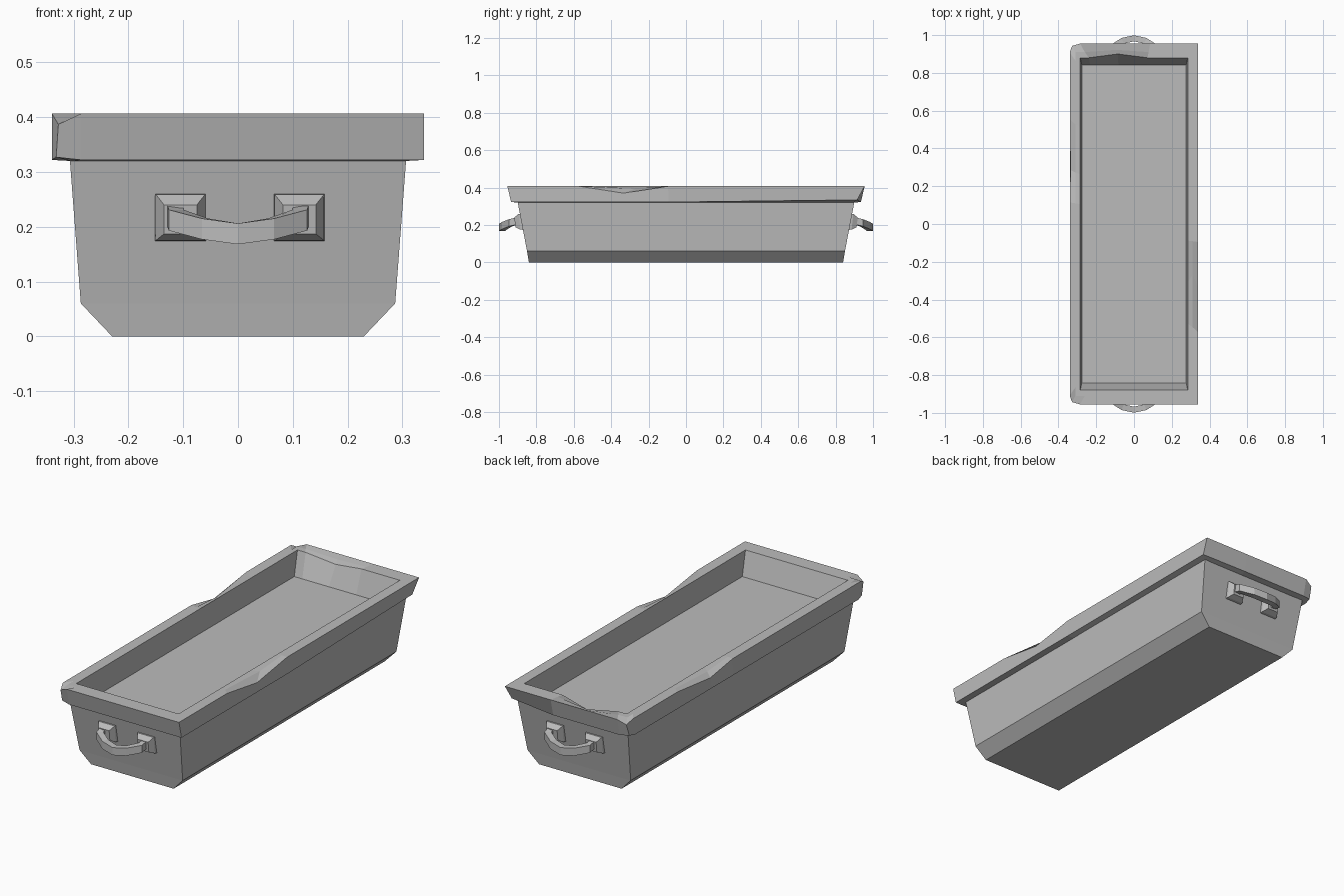
import bpy, bmesh, math
from mathutils import Vector, Matrix

cube = bpy.data.objects.get("Cube")
if cube:
    bpy.data.objects.remove(cube, do_unlink=True)

stone = bpy.data.materials.new("grey_stone")
stone.use_nodes = True
GREY = (0.5, 0.5, 0.5, 1)
stone.diffuse_color = GREY
stone.node_tree.nodes["Principled BSDF"].inputs["Base Color"].default_value = GREY


def loft(name, rings, cap_start=False, cap_end=False, turn=0):
    """Skin a list of closed rings, each a list of points."""
    bm = bmesh.new()
    rows = [[bm.verts.new(p) for p in ring] for ring in rings]
    n = len(rows[0])
    for a, b in zip(rows, rows[1:]):
        for i in range(n):
            j = (i + 1) % n
            bm.faces.new((a[i], a[j], b[j], b[i]))
    if cap_start:
        bm.faces.new(rows[0][::-1])
    if cap_end:
        bm.faces.new(rows[-1])
    if cap_start and cap_end:
        bmesh.ops.recalc_face_normals(bm, faces=bm.faces)
    bm.transform(Matrix.Rotation(turn, 4, "Z"))
    mesh = bpy.data.meshes.new(name)
    bm.to_mesh(mesh)
    bm.free()
    mesh.materials.append(stone)
    obj = bpy.data.objects.new(name, mesh)
    bpy.context.collection.objects.link(obj)
    return obj


def ring(hx, hy, z, stations):
    return [Vector((u * hx, v * hy, z)) for u, v in stations]


# Body: tapered tub with chamfered lower edges
corners = [(-1, -1), (1, -1), (1, 1), (-1, 1)]
loft("trough_body", [ring(0.23, 0.84, 0, corners),
                     ring(0.287, 0.85, 0.06, corners),
                     ring(0.307, 0.90, 0.322, corners)], cap_start=True)

# Rim and basin: overhanging lip with worn chips, inner walls and floor
CHIP_R, CHIP_L, CHIP_BACK = (1, -0.35), (-1, 0.3), (-0.3, 1)
stations = [(-1, -1), (-0.84, -1), (1, -1), (1, -0.6), CHIP_R, (1, -0.1), (1, 1),
            (0.25, 1), CHIP_BACK, (-0.84, 1), (-1, 1), (-1, 0.95),
            (-1, 0.58), CHIP_L, (-1, 0.12), (-1, -0.95)]
under = ring(0.305, 0.895, 0.32, stations)
lower = ring(0.34, 0.935, 0.322, stations)
upper = ring(0.34, 0.955, 0.407, stations)
crest = ring(0.31, 0.91, 0.407, stations)
inner = ring(0.285, 0.88, 0.407, stations)
floor = ring(0.276, 0.842, 0.29, stations)


def nudge(row, station, offset):
    row[stations.index(station)] += Vector(offset)


nudge(upper, CHIP_R, (0, 0, -0.037))
nudge(upper, CHIP_L, (0.004, 0, -0.032))
nudge(crest, CHIP_R, (0, 0.05, -0.012))
nudge(crest, CHIP_L, (0, 0, -0.012))
nudge(inner, CHIP_BACK, (0, 0.02, -0.027))
nudge(crest, CHIP_BACK, (0, 0.012, -0.012))
for end in (-1, 1):
    nudge(upper, (-1, end), (0.012, -0.012 * end, -0.02))
    nudge(lower, (-1, end), (0.008, -0.01 * end, 0.005))
nudge(lower, (1, 1), (-0.01, -0.02, 0.012))
loft("rim_and_basin", [under, lower, upper, crest, inner, floor], cap_end=True)


# Handles: two bevelled mounts and a drooping faceted bar at each end
def plate(cx, hw, z0, z1, y0, y1):
    return [Vector((cx - hw, y0, z0)), Vector((cx + hw, y0, z0)),
            Vector((cx + hw, y1, z1)), Vector((cx - hw, y1, z1))]


half = [(0.115, -0.885, 0.226), (0.113, -0.937, 0.212), (0.06, -0.970, 0.196)]
path = [Vector((-x, y, z)) for x, y, z in half] + [Vector((0, -0.983, 0.187))]
path += [Vector(p) for p in reversed(half)]
bar = []
for i, p in enumerate(path):
    t = path[min(i + 1, len(path) - 1)] - path[max(i - 1, 0)]
    out = Vector((t.y, -t.x, 0)).normalized() * 0.016
    up = Vector((0, 0, 0.019))
    bar.append([p + out - up, p + out + up, p - out + up, p - out - up])

for label, turn in (("front", 0), ("back", math.pi)):
    for side, cx in (("right", -0.105), ("left", 0.112)):
        loft(f"{label}_{side}_handle_mount",
             [plate(cx, 0.047, 0.173, 0.260, -0.865, -0.882),
              plate(cx, 0.045, 0.175, 0.259, -0.885, -0.895),
              plate(cx, 0.030, 0.187, 0.240, -0.912, -0.918)],
             cap_start=True, cap_end=True, turn=turn)
    loft(f"{label}_handle_bar", bar, cap_start=True, cap_end=True, turn=turn)
